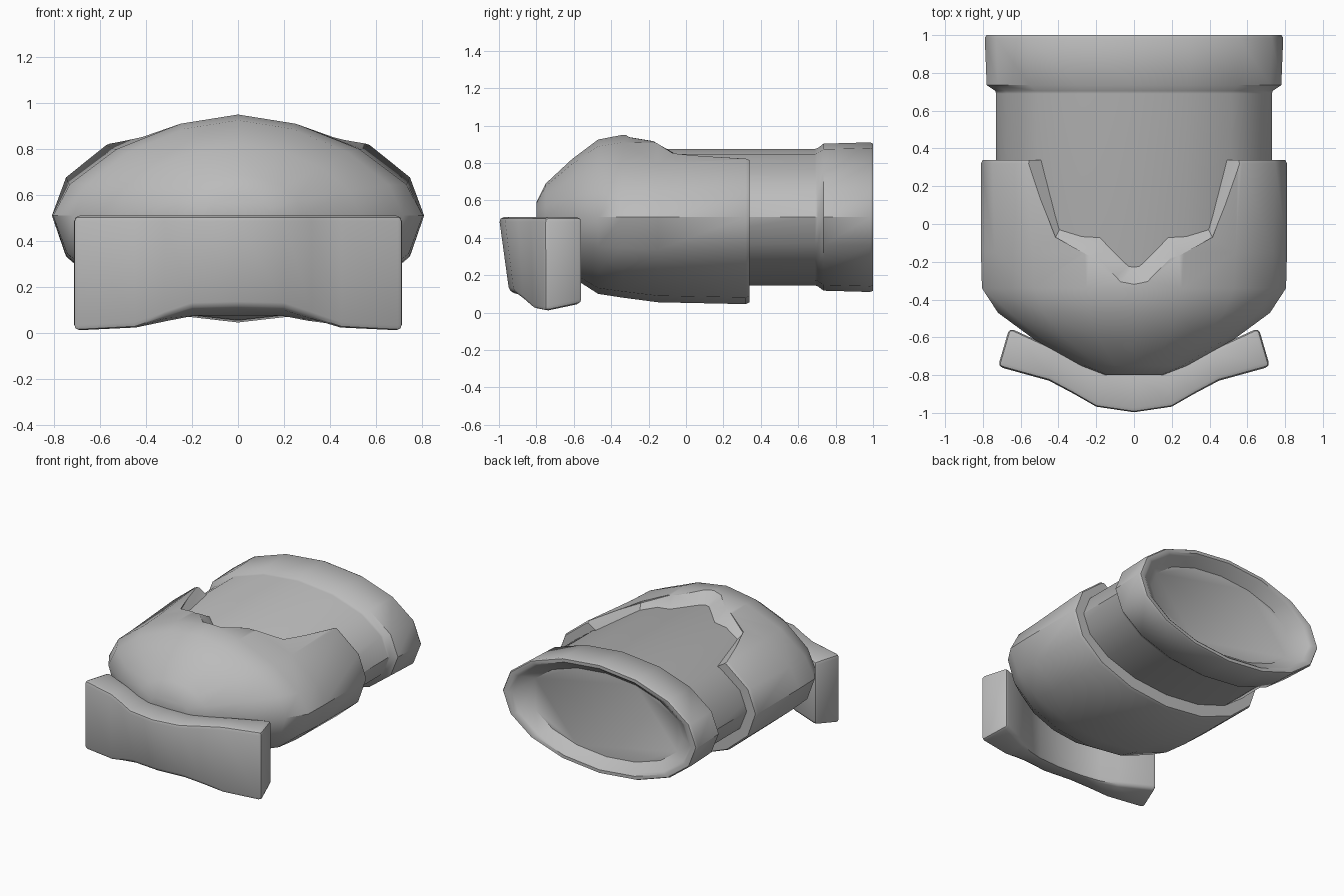
import bpy, bmesh, math

if "Cube" in bpy.data.objects:
    bpy.data.objects.remove(bpy.data.objects["Cube"])

SIDES = 16
MID_Z = 0.51

grey = bpy.data.materials.new("plain_grey")
grey.use_nodes = True
colour = (0.5, 0.5, 0.5, 1)
grey.diffuse_color = colour
grey.node_tree.nodes["Principled BSDF"].inputs["Base Color"].default_value = colour


def ring(y, half_width, top, bottom, power=2.0):
    """Oval section across y; power below 2 slims the upper shoulders."""
    points = []
    for i in range(SIDES):
        a = 2 * math.pi * i / SIDES
        c, s = math.cos(a), math.sin(a)
        n = power if s > 0 else 2.0
        x = math.copysign(abs(c) ** (2 / n), c) * half_width
        if s > 0:
            z = MID_Z + s ** (2 / n) * (top - MID_Z)
        else:
            z = MID_Z + s * (MID_Z - bottom)
        points.append((x, y, z))
    return points


def loft(name, rings):
    """Skin matching closed rings and cap both ends."""
    bm = bmesh.new()
    rows = [[bm.verts.new(p) for p in r] for r in rings]
    for a, b in zip(rows, rows[1:]):
        for i in range(len(a)):
            j = (i + 1) % len(a)
            bm.faces.new((a[i], a[j], b[j], b[i]))
    bm.faces.new(rows[0])
    bm.faces.new(rows[-1])
    bmesh.ops.recalc_face_normals(bm, faces=bm.faces)
    mesh = bpy.data.meshes.new(name)
    bm.to_mesh(mesh)
    bm.free()
    mesh.materials.append(grey)
    obj = bpy.data.objects.new(name, mesh)
    bpy.context.collection.objects.link(obj)
    return obj


def finish(obj, angle):
    """Apply modifiers, then smooth all but the sharp edges."""
    bpy.ops.object.select_all(action='DESELECT')
    obj.select_set(True)
    bpy.context.view_layer.objects.active = obj
    for m in list(obj.modifiers):
        bpy.ops.object.modifier_apply(modifier=m.name)
    bpy.ops.object.shade_smooth_by_angle(angle=math.radians(angle))


# Barrel with stepped collar and dished end: y, half width, half height
barrel_profile = [
    (-0.34, 0.70, 0.34), (-0.28, 0.73, 0.365), (0.69, 0.73, 0.365),
    (0.705, 0.735, 0.37), (0.735, 0.78, 0.393), (0.985, 0.79, 0.4),
    (1.0, 0.78, 0.393), (1.0, 0.745, 0.37), (0.985, 0.72, 0.355),
    (0.92, 0.62, 0.305),
]
barrel = loft("barrel", [ring(y, w, MID_Z + h, MID_Z - h)
                         for y, w, h in barrel_profile])
finish(barrel, 40)

# Domed shell around the barrel: y, half width, top, bottom, shoulder power
shell_profile = [
    (-0.80, 0.15, 0.59, 0.45, 2.0), (-0.75, 0.28, 0.69, 0.34, 1.9),
    (-0.61, 0.53, 0.82, 0.19, 1.8), (-0.47, 0.72, 0.925, 0.10, 1.7),
    (-0.34, 0.805, 0.95, 0.08, 1.65), (-0.15, 0.81, 0.945, 0.055, 1.7),
    (0.32, 0.81, 0.945, 0.045, 2.0), (0.34, 0.80, 0.935, 0.055, 2.0),
]
shell = loft("domed_shell", [ring(*row) for row in shell_profile])

# Stepped notch in the shell's top rear, with sloping walls
low = [(0.02, -0.21, 0.86), (0.18, -0.06, 0.85), (0.39, -0.02, 0.80),
       (0.48, 0.33, 0.77), (0.50, 0.60, 0.77)]
high = [(0.08, -0.32, 0.95), (0.20, -0.19, 0.925), (0.415, -0.07, 0.84),
        (0.58, 0.345, 0.83), (0.60, 0.60, 0.83)]


def mirrored(points, z=None):
    full = points + [(-x, y, h) for x, y, h in reversed(points)]
    return [(x, y, h if z is None else z) for x, y, h in full]


cutter = loft("notch_cutter", [mirrored(low, 0.65), mirrored(low),
                               mirrored(high), mirrored(high, 1.2)])
cutter.hide_render = True
cut = shell.modifiers.new("notch", 'BOOLEAN')
cut.operation = 'DIFFERENCE'
cut.solver = 'EXACT'
cut.object = cutter
finish(shell, 38)
bpy.data.objects.remove(cutter)

# Curved bumper: front x, top front y, low front y, low front z, back x, y, low z
half = [
    (0.0, -1.0, -0.945, 0.11, 0.0, -0.78, 0.07),
    (0.20, -0.97, -0.92, 0.105, 0.18, -0.77, 0.07),
    (0.32, -0.90, -0.87, 0.065, 0.30, -0.72, 0.05),
    (0.45, -0.83, -0.82, 0.02, 0.42, -0.66, 0.04),
    (0.72, -0.755, -0.755, 0.005, 0.66, -0.55, 0.05),
]


def bumper_section(row, side):
    fx, top_y, low_y, low_z, bx, back_y, back_z = row
    return [(side * fx, top_y, 0.51), (side * fx, low_y, low_z),
            (side * bx, back_y, back_z), (side * bx, back_y, 0.51)]


sections = [bumper_section(r, -1) for r in reversed(half[1:])]
sections += [bumper_section(r, 1) for r in half]
bumper = loft("bumper", sections)
bevel = bumper.modifiers.new("soft_edges", 'BEVEL')
bevel.width = 0.025
bevel.segments = 2
bevel.limit_method = 'ANGLE'
bevel.angle_limit = math.radians(40)
finish(bumper, 40)
